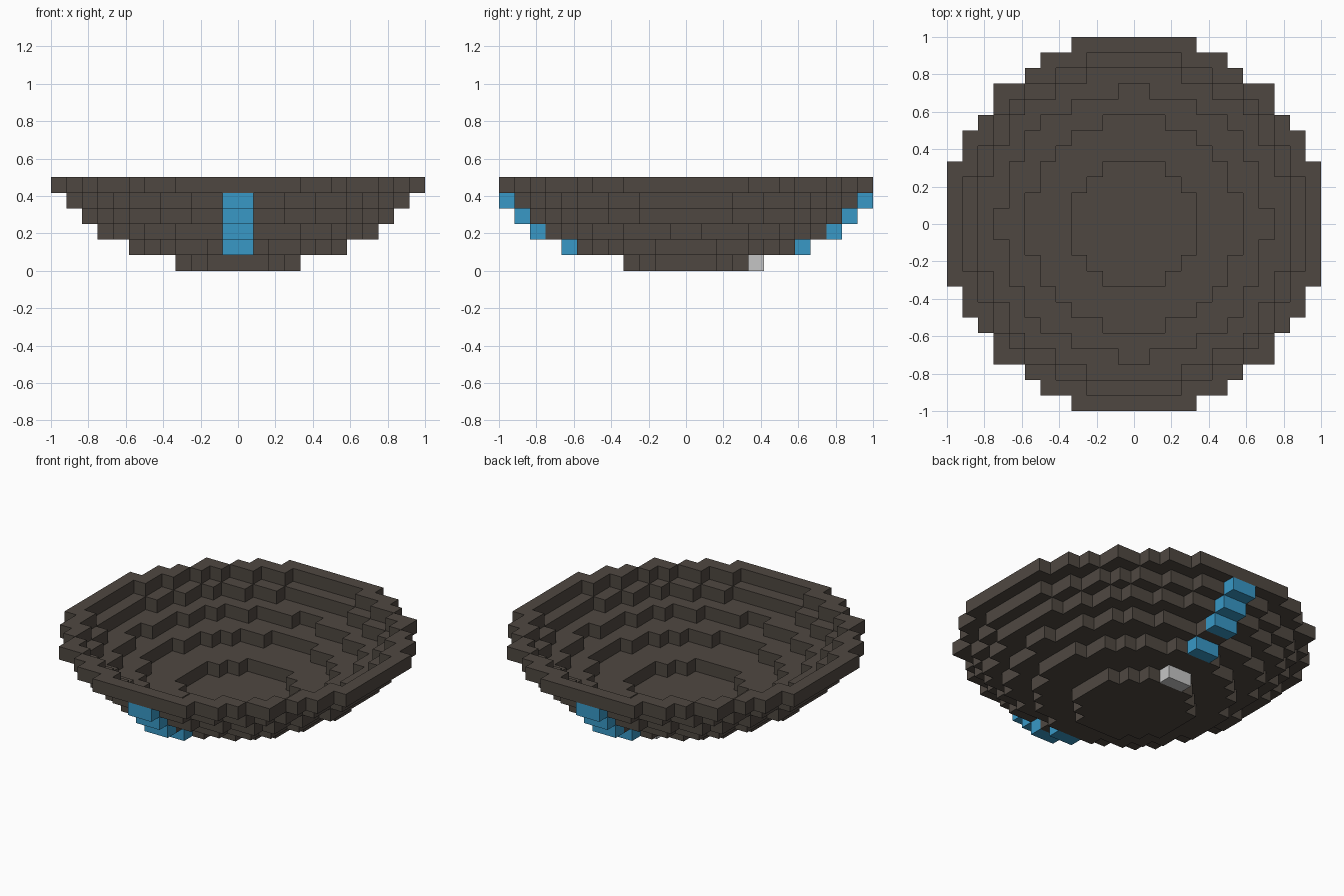
import bpy, bmesh

if "Cube" in bpy.data.objects:
    bpy.data.objects.remove(bpy.data.objects["Cube"], do_unlink=True)

S = 1 / 12                       # edge of one block
# squared radius, in blocks, of each stepped disc from bottom to top
RADII_SQ = [16, 46, 73.5, 98.6, 118, 145]
LAYERS = ["base_disc", "lower_ring", "second_ring", "third_ring", "fourth_ring", "rim_ring"]


def make_material(name, color):
    mat = bpy.data.materials.new(name)
    mat.use_nodes = True
    mat.diffuse_color = (*color, 1)
    bsdf = next(n for n in mat.node_tree.nodes if n.type == "BSDF_PRINCIPLED")
    bsdf.inputs["Base Color"].default_value = (*color, 1)
    bsdf.inputs["Roughness"].default_value = 0.8
    return mat


BROWN = make_material("dark brown", (0.078, 0.064, 0.053))
BLUE = make_material("bright blue", (0.040, 0.314, 0.565))
GREY = make_material("light grey", (0.56, 0.56, 0.56))


def block_slab(name, cells, level, mat):
    """One layer of blocks: flat cells on a grid, extruded up by one block."""
    bm = bmesh.new()
    verts = {}

    def corner(i, j):
        if (i, j) not in verts:
            verts[i, j] = bm.verts.new((i * S, j * S, level * S))
        return verts[i, j]

    for i, j in cells:
        bm.faces.new([corner(i, j), corner(i + 1, j), corner(i + 1, j + 1), corner(i, j + 1)])
    # keep the lower faces as the underside of the slab
    res = bmesh.ops.extrude_face_region(bm, geom=bm.faces[:], use_keep_orig=True)
    top = [g for g in res["geom"] if isinstance(g, bmesh.types.BMVert)]
    bmesh.ops.translate(bm, verts=top, vec=(0, 0, S))
    bmesh.ops.recalc_face_normals(bm, faces=bm.faces[:])
    mesh = bpy.data.meshes.new(name)
    bm.to_mesh(mesh)
    bm.free()
    mesh.materials.append(mat)
    obj = bpy.data.objects.new(name, mesh)
    bpy.context.collection.objects.link(obj)
    return obj


# stepped bowl: every ring begins where the layer below ends
inner = 0
for level, (name, outer) in enumerate(zip(LAYERS, RADII_SQ)):
    cells = [(i, j) for i in range(-12, 12) for j in range(-12, 12)
             if inner < (i + 0.5) ** 2 + (j + 0.5) ** 2 <= outer]
    block_slab(name, cells, level, BROWN)
    inner = outer

# blue stair-stepped stripes under the front and back
for level, reach in zip(range(1, 5), (7, 9, 10, 11)):
    block_slab(f"front_stripe_{level}", [(-1, -reach - 1), (0, -reach - 1)], level, BLUE)
    block_slab(f"back_stripe_{level}", [(-1, reach), (0, reach)], level, BLUE)

# pale block behind the base
block_slab("back_light", [(-1, 4), (0, 4)], 0, GREY)
